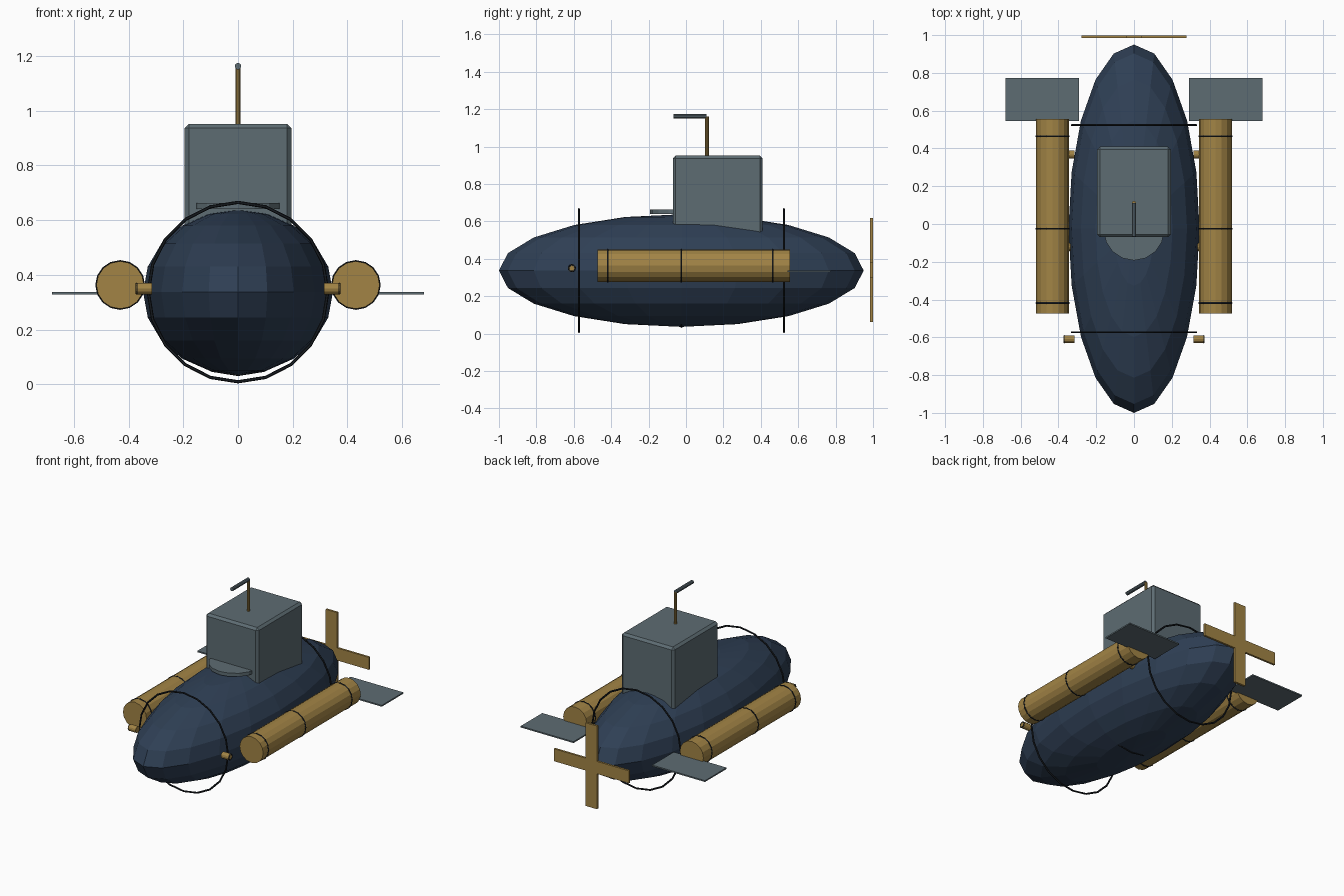
import bpy
from math import pi

if "Cube" in bpy.data.objects:
    bpy.data.objects.remove(bpy.data.objects["Cube"])

def material(name, col):
    m = bpy.data.materials.new(name)
    m.diffuse_color = (*col, 1)
    m.use_nodes = True
    m.node_tree.nodes["Principled BSDF"].inputs["Base Color"].default_value = m.diffuse_color
    return m

NAVY = material("navy", (0.028, 0.05, 0.09))
BRASS = material("brass", (0.36, 0.23, 0.06))
STEEL = material("steel", (0.11, 0.15, 0.17))
DARK = material("dark", (0.01, 0.013, 0.017))
ALONG_X, ALONG_Y = (0, pi / 2, 0), (pi / 2, 0, 0)

def finish(name, mat):
    o = bpy.context.object
    o.name = name
    o.data.materials.append(mat)
    return o

def box(name, mat, centre, size, bevel=0):
    bpy.ops.mesh.primitive_cube_add(size=1, location=centre)
    o = finish(name, mat)
    o.scale = size
    bpy.ops.object.transform_apply(location=False, rotation=False, scale=True)
    if bevel:
        b = o.modifiers.new("bevel", "BEVEL")
        b.width, b.segments = bevel, 1
    return o

def rod(name, mat, centre, radius, length, rot=(0, 0, 0), sides=16):
    bpy.ops.mesh.primitive_cylinder_add(vertices=sides, radius=radius, depth=length,
                                        location=centre, rotation=rot)
    return finish(name, mat)

def ring(name, mat, centre, radius, thick, rot, sides=20):
    bpy.ops.mesh.primitive_torus_add(major_segments=sides, minor_segments=6, major_radius=radius,
                                     minor_radius=thick, location=centre, rotation=rot)
    return finish(name, mat)

# Hull
CY, CZ = -0.025, 0.337
bpy.ops.mesh.primitive_uv_sphere_add(segments=20, ring_count=10, radius=1, location=(0, CY, CZ))
finish("hull", NAVY).scale = (0.347, 0.975, 0.301)

# Hull hoops
for i, (y, r) in enumerate([(-0.573, 0.328), (-0.025, 0.301), (0.523, 0.328)]):
    ring(f"hull_hoop_{i}", DARK, (0, y, CZ), r, 0.006, ALONG_Y)

# Conning tower and front step
box("tower", STEEL, (0, 0.17, 0.715), (0.39, 0.48, 0.475), 0.015)
rod("tower_step", STEEL, (0, -0.033, 0.652), 0.16, 0.023)

# Periscope
rod("periscope_pole", BRASS, (0, 0.112, 1.05), 0.01, 0.22, sides=10)
rod("periscope_arm", STEEL, (0, 0.022, 1.163), 0.012, 0.176, ALONG_Y, 10)

# Parts repeated on both sides
for side, s in (("left", -1), ("right", 1)):
    rod(f"{side}_tank", BRASS, (s * 0.431, 0.041, 0.363), 0.087, 1.03, ALONG_Y)
    for i, y in enumerate((-0.418, -0.025, 0.464)):
        ring(f"{side}_tank_band_{i}", DARK, (s * 0.431, y, 0.363), 0.086, 0.005, ALONG_Y, 16)
    box(f"{side}_fin", STEEL, (s * 0.486, 0.658, 0.333), (0.39, 0.228, 0.009))
    # Porthole stubs with dark rims
    for i, y in enumerate((-0.61, -0.122, 0.367)):
        rod(f"{side}_porthole_{i}", BRASS, (s * 0.344, y, 0.35), 0.021, 0.058, ALONG_X, 12)
        ring(f"{side}_porthole_rim_{i}", DARK, (s * 0.37, y, 0.35), 0.017, 0.005, ALONG_X, 12)

# Propeller
box("propeller_blade_across", BRASS, (0, 0.992, 0.34), (0.555, 0.014, 0.083))
box("propeller_blade_upright", BRASS, (0, 0.992, 0.34), (0.083, 0.014, 0.555))
